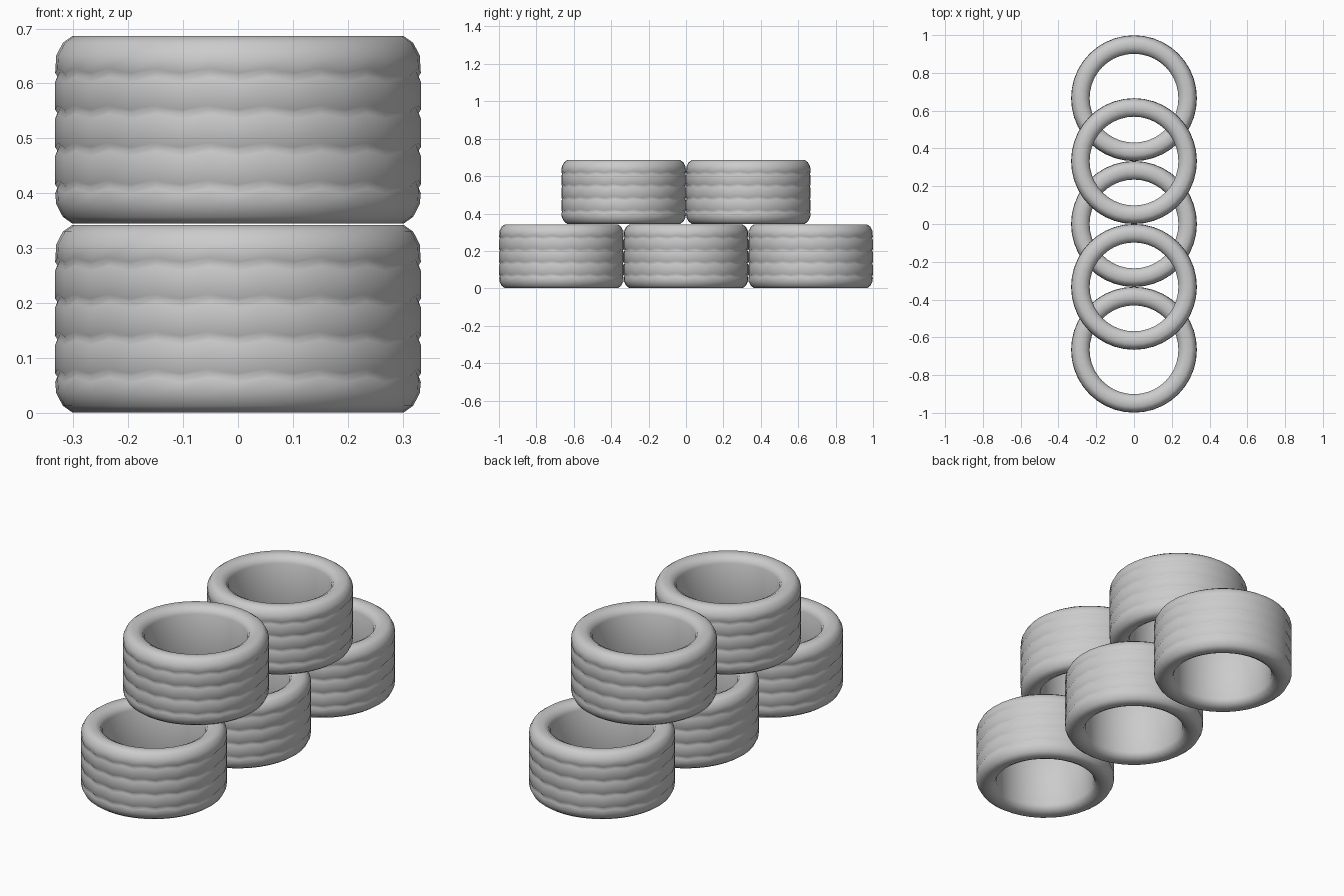
import bpy, bmesh, math

if "Cube" in bpy.data.objects:
    bpy.data.objects.remove(bpy.data.objects["Cube"])

SIDES = 40
H = 0.343

# Closed tyre section: (radius, height, zigzag of the tread line)
section = [(0.235, 0.035, 0), (0.245, 0.014, 0), (0.268, 0.002, 0),
           (0.302, 0.001, 0), (0.319, 0.013, 0), (0.331, 0.036, 0)]
for z in (0.070, 0.138, 0.206, 0.273):      # shallow wavy tread grooves
    section += [(0.333, z - 0.010, 0.004), (0.329, z, 0.004), (0.333, z + 0.006, 0.004)]
section += [(0.331, H - 0.036, 0), (0.319, H - 0.013, 0), (0.302, H - 0.001, 0),
            (0.268, H - 0.002, 0), (0.245, H - 0.014, 0), (0.235, H - 0.035, 0)]


def tyre_mesh():
    bm = bmesh.new()
    rings = []
    for i in range(SIDES):
        a = 2 * math.pi * i / SIDES
        s = 1 if i % 2 else -1
        rings.append([bm.verts.new((r * math.cos(a), r * math.sin(a), z + s * w))
                      for r, z, w in section])
    n = len(section)
    for i in range(SIDES):
        p, q = rings[i], rings[(i + 1) % SIDES]
        for j in range(n):
            k = (j + 1) % n
            bm.faces.new((p[j], q[j], q[k], p[k]))
    bmesh.ops.recalc_face_normals(bm, faces=bm.faces)
    for f in bm.faces:
        f.smooth = True
    me = bpy.data.meshes.new("tyre")
    bm.to_mesh(me)
    bm.free()
    return me


# Three tyres below, two resting across the gaps
mesh = tyre_mesh()
places = [("lower_tyre", y, 0) for y in (-0.666, 0, 0.666)]
places += [("upper_tyre", y, H + 0.001) for y in (-0.333, 0.333)]
for name, y, z in places:
    ob = bpy.data.objects.new(name, mesh)
    ob.location = (0, y, z)
    bpy.context.collection.objects.link(ob)
